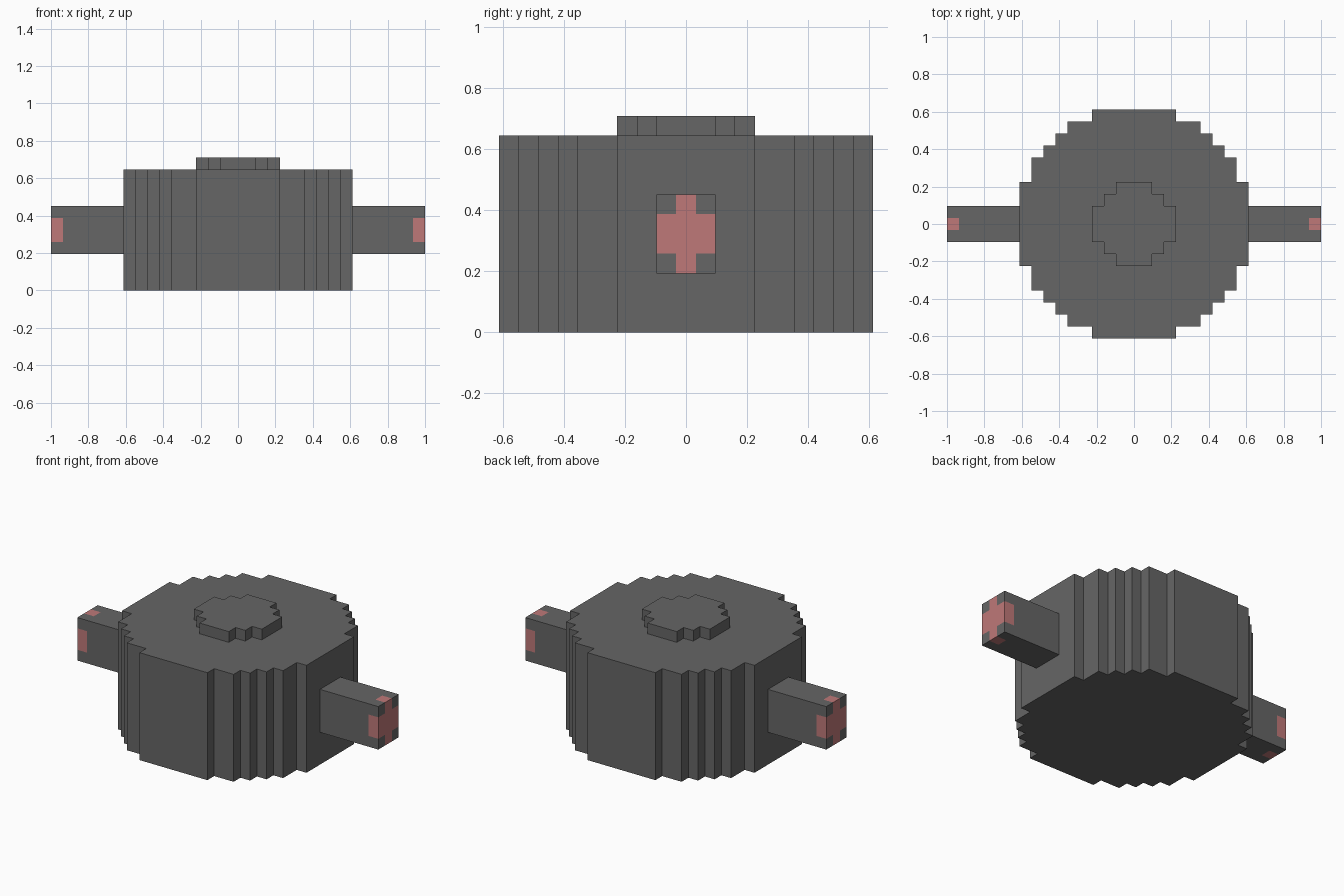
import bpy, bmesh
from mathutils import Vector

if "Cube" in bpy.data.objects:
    bpy.data.objects.remove(bpy.data.objects["Cube"])

U = 2 / 31  # one block unit


def material(name, rgb):
    m = bpy.data.materials.new(name)
    m.diffuse_color = (*rgb, 1)
    m.use_nodes = True
    m.node_tree.nodes["Principled BSDF"].inputs["Base Color"].default_value = m.diffuse_color
    return m


GREY = material("dark grey", (0.133, 0.133, 0.133))
RED = material("dusty red", (0.52, 0.19, 0.19))


def finish(name, bm, mats):
    bmesh.ops.recalc_face_normals(bm, faces=bm.faces)
    me = bpy.data.meshes.new(name)
    bm.to_mesh(me)
    bm.free()
    for m in mats:
        me.materials.append(m)
    ob = bpy.data.objects.new(name, me)
    bpy.context.collection.objects.link(ob)
    return ob


def stepped_disc(name, corners, z0, z1):
    """Extrude a stepped round outline; corners are the outer step corners of one quadrant."""
    quarter = []
    for i, (x, y) in enumerate(corners):
        quarter.append((x, y))
        if i + 1 < len(corners):
            quarter.append((corners[i + 1][0], y))  # inner corner of the step
    outline = []
    for _ in range(4):
        outline += quarter
        quarter = [(-y, x) for x, y in quarter]
    bm = bmesh.new()
    face = bm.faces.new([bm.verts.new((x * U, y * U, z0 * U)) for x, y in outline])
    top = bmesh.ops.extrude_face_region(bm, geom=[face], use_keep_orig=True)
    bmesh.ops.translate(bm, vec=(0, 0, (z1 - z0) * U),
                        verts=[v for v in top["geom"] if isinstance(v, bmesh.types.BMVert)])
    return finish(name, bm, [GREY])


# Round body and the small raised lid
stepped_disc("body", [(9.5, 3.5), (8.5, 5.5), (7.5, 6.5), (6.5, 7.5), (5.5, 8.5), (3.5, 9.5)], 0, 10)
stepped_disc("lid", [(3.5, 1.5), (2.5, 2.5), (1.5, 3.5)], 10, 11)


# Side arms with a red cross wrapped over each tip
def arm(name, side):
    bm = bmesh.new()
    bmesh.ops.create_cube(bm, size=1)
    for v in bm.verts:
        v.co = Vector((side * (12.5 + v.co.x * 6), v.co.y * 3, 5 + v.co.z * 4))
    cuts = [((side * 14.5, 0, 0), (1, 0, 0)),
            ((0, -0.5, 0), (0, 1, 0)), ((0, 0.5, 0), (0, 1, 0)),
            ((0, 0, 4), (0, 0, 1)), ((0, 0, 6), (0, 0, 1))]
    for co, no in cuts:
        bmesh.ops.bisect_plane(bm, geom=bm.verts[:] + bm.edges[:] + bm.faces[:],
                               plane_co=co, plane_no=no)
    for f in bm.faces:
        c = f.calc_center_median()
        in_cross = abs(c.y) < 0.5 or 4 < c.z < 6
        f.material_index = int(abs(c.x) > 14.5 and in_cross)
    bmesh.ops.scale(bm, vec=(U, U, U), verts=bm.verts)
    finish(name, bm, [GREY, RED])


arm("right_arm", 1)
arm("left_arm", -1)
